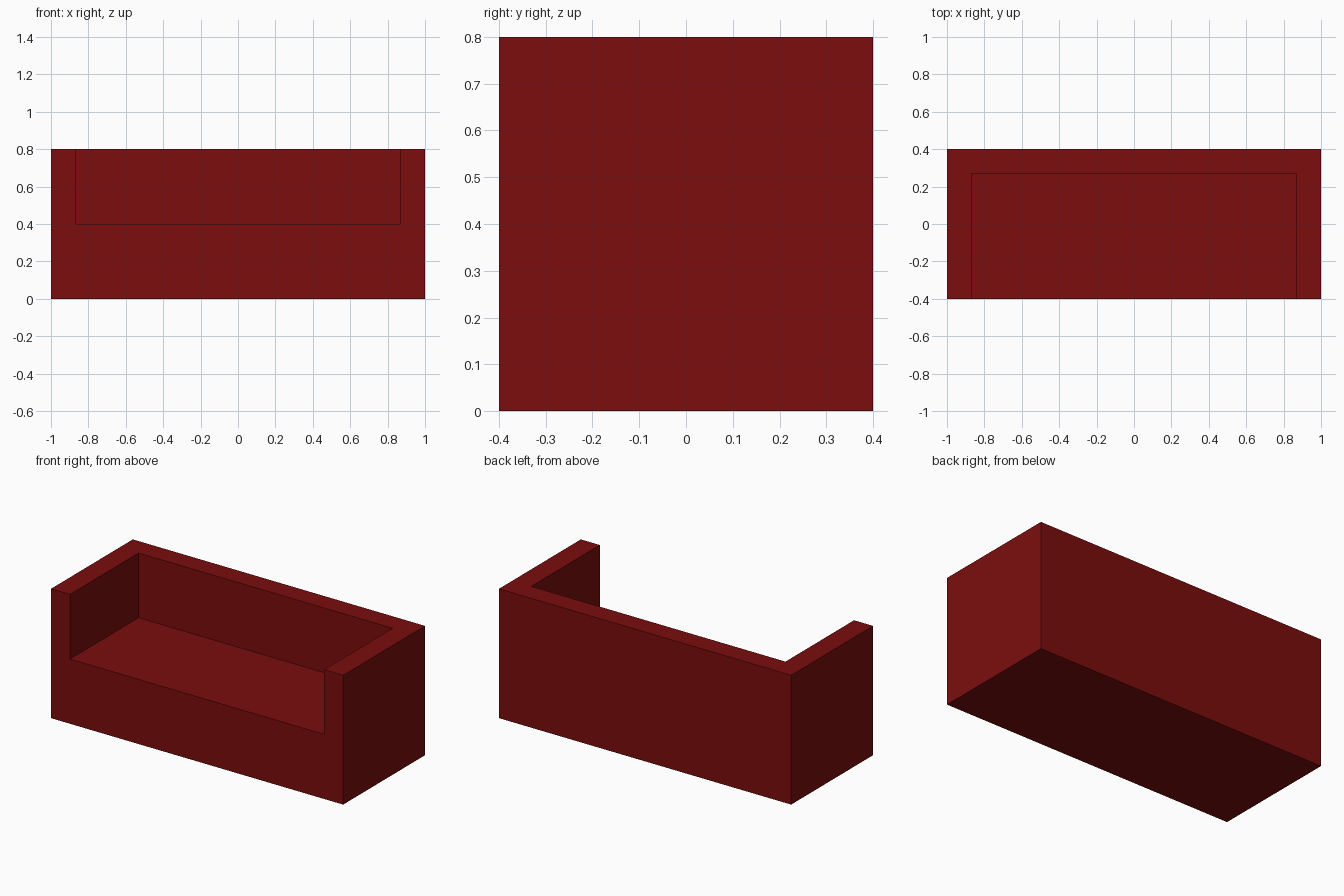
import bpy

if "Cube" in bpy.data.objects:
    bpy.data.objects.remove(bpy.data.objects["Cube"])

WIDTH, DEPTH, HEIGHT = 2.0, 0.8, 0.8
WALL, SEAT_Z = 0.13, 0.4


def box(name, lo, hi):
    """Axis-aligned box between two corners."""
    bpy.ops.mesh.primitive_cube_add(size=1)
    ob = bpy.context.object
    ob.name = name
    ob.location = [(a + b) / 2 for a, b in zip(lo, hi)]
    ob.scale = [b - a for a, b in zip(lo, hi)]
    bpy.ops.object.transform_apply(location=True, rotation=False, scale=True)
    return ob


# Solid sofa block
sofa = box("sofa_body", (-WIDTH / 2, -DEPTH / 2, 0), (WIDTH / 2, DEPTH / 2, HEIGHT))

# Seat recess, open at the front and top, leaving arms and backrest
recess = box("seat_recess_cutter",
             (-WIDTH / 2 + WALL, -DEPTH / 2 - 0.2, SEAT_Z),
             (WIDTH / 2 - WALL, DEPTH / 2 - WALL, HEIGHT + 0.2))
recess.hide_render = True

cut = sofa.modifiers.new("seat_recess", 'BOOLEAN')
cut.operation = 'DIFFERENCE'
cut.solver = 'EXACT'
cut.object = recess
bpy.context.view_layer.objects.active = sofa
bpy.ops.object.modifier_apply(modifier=cut.name)
bpy.data.objects.remove(recess, do_unlink=True)

# Dark red upholstery
red = bpy.data.materials.new("dark_red_upholstery")
red.diffuse_color = (0.2, 0.004, 0.004, 1)
red.use_nodes = True
red.node_tree.nodes["Principled BSDF"].inputs["Base Color"].default_value = red.diffuse_color
sofa.data.materials.clear()
sofa.data.materials.append(red)
